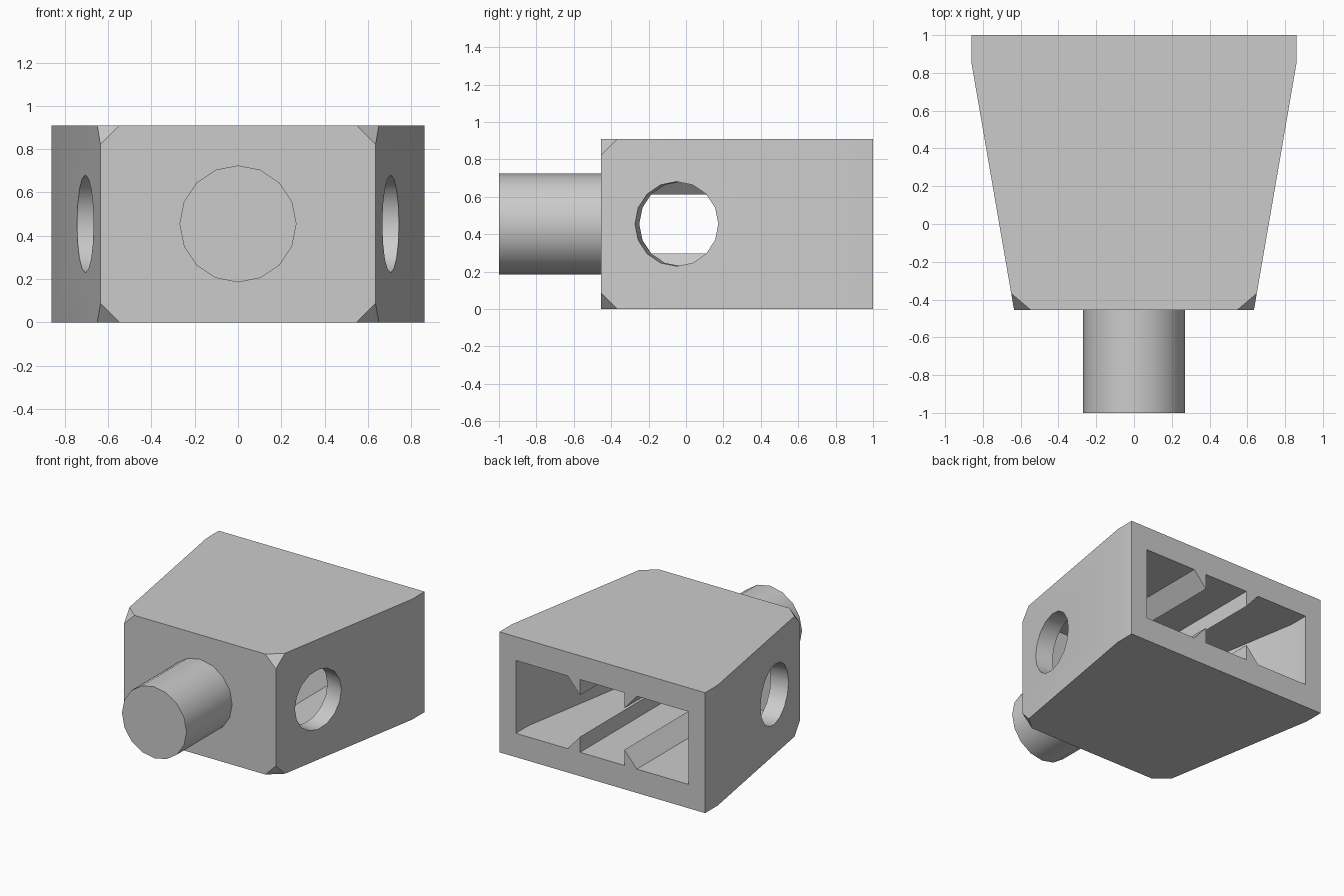
import bpy, bmesh, math
from mathutils import Vector

cube = bpy.data.objects.get("Cube")
if cube:
    bpy.data.objects.remove(cube, do_unlink=True)

grey = bpy.data.materials.new("plain grey")
grey.use_nodes = True
tone = (0.6, 0.6, 0.6, 1)
grey.diffuse_color = tone
grey.node_tree.nodes["Principled BSDF"].inputs["Base Color"].default_value = tone

HEIGHT, FRONT, BACK, KINK = 0.91, -0.455, 1.0, 0.85
MID = HEIGHT / 2
SLOPE = (0.86 - 0.635) / (KINK - FRONT)


def finish(name, bm):
    bmesh.ops.recalc_face_normals(bm, faces=bm.faces[:])
    mesh = bpy.data.meshes.new(name)
    bm.to_mesh(mesh)
    bm.free()
    obj = bpy.data.objects.new(name, mesh)
    bpy.context.collection.objects.link(obj)
    mesh.materials.append(grey)
    return obj


def prism(points, offset):
    """Extrude a closed polygon along an offset."""
    bm = bmesh.new()
    face = bm.faces.new([bm.verts.new(p) for p in points])
    new = bmesh.ops.extrude_face_region(bm, geom=[face])["geom"]
    bmesh.ops.translate(bm, vec=offset,
                        verts=[v for v in new if isinstance(v, bmesh.types.BMVert)])
    return bm


def tapered_block(half_back, y0, y1, z0, z1):
    """Wedge-shaped block that narrows toward the front."""
    half_front = half_back - (KINK - y0) * SLOPE
    right = [(half_front, y0), (half_back, KINK), (half_back, y1)]
    outline = right + [(-x, y) for x, y in reversed(right)]
    return prism([(x, y, z0) for x, y in outline], (0, 0, z1 - z0))


def cylinder(name, radius, depth, location, rotation):
    bpy.ops.mesh.primitive_cylinder_add(vertices=16, radius=radius, depth=depth,
                                        location=location, rotation=rotation)
    obj = bpy.context.object
    obj.name = name
    obj.data.materials.append(grey)
    return obj


def carve(target, cutter):
    cutter.hide_render = True
    mod = target.modifiers.new("cut", 'BOOLEAN')
    mod.operation, mod.solver, mod.object = 'DIFFERENCE', 'EXACT', cutter
    bpy.context.view_layer.objects.active = target
    bpy.ops.object.modifier_apply(modifier=mod.name)
    bpy.data.objects.remove(cutter, do_unlink=True)


def smooth(obj):
    bpy.ops.object.select_all(action='DESELECT')
    obj.select_set(True)
    bpy.context.view_layer.objects.active = obj
    bpy.ops.object.shade_smooth_by_angle(angle=math.radians(30))


# Body with the four front corners clipped
bm = tapered_block(0.86, FRONT, BACK, 0, HEIGHT)
clip = 0.088
for sx in (-1, 1):
    for top in (0, 1):
        z = top * HEIGHT
        dz = -clip if top else clip
        a = Vector((sx * (0.635 - clip), FRONT, z))
        b = Vector((sx * 0.635, FRONT, z + dz))
        c = Vector((sx * (0.635 + clip * SLOPE), FRONT + clip, z))
        normal = (b - a).cross(c - a).normalized()
        if normal.x * sx < 0:
            normal = -normal
        bmesh.ops.bisect_plane(bm, geom=bm.verts[:] + bm.edges[:] + bm.faces[:],
                               plane_co=a, plane_no=normal, clear_outer=True)
        bmesh.ops.holes_fill(bm, edges=[e for e in bm.edges if e.is_boundary])
body = finish("body", bm)

# Cavity open at the back, with ridges on its floor and ceiling
low, rise, reach = 0.18, 0.118, 0.02
high = HEIGHT - low
cavity = finish("cavity", tapered_block(0.723, -0.273, BACK + 0.1, low, high))
for sx in (-1, 1):
    for base, way in ((low, 1), (high, -1)):
        section = [(0.185, base - way * reach), (0.185, base + way * rise),
                   (0.29, base), (0.29, base - way * reach)]
        points = [(sx * x, -0.5, z) for x, z in section]
        carve(cavity, finish("ridge", prism(points, (0, 2, 0))))
carve(body, cavity)

# Round side holes, square to the sloping walls
for sx in (-1, 1):
    x = sx * (0.635 + (-0.05 - FRONT) * SLOPE)
    turn = (0, math.pi / 2, -sx * math.atan(SLOPE))
    carve(body, cylinder("side_hole", 0.226, 0.4, (x, -0.05, MID), turn))
smooth(body)

# Round front peg
peg_end = FRONT + 0.04
peg = cylinder("front_peg", 0.27, peg_end + 1, (0, (peg_end - 1) / 2, MID),
               (math.pi / 2, 0, 0))
smooth(peg)
